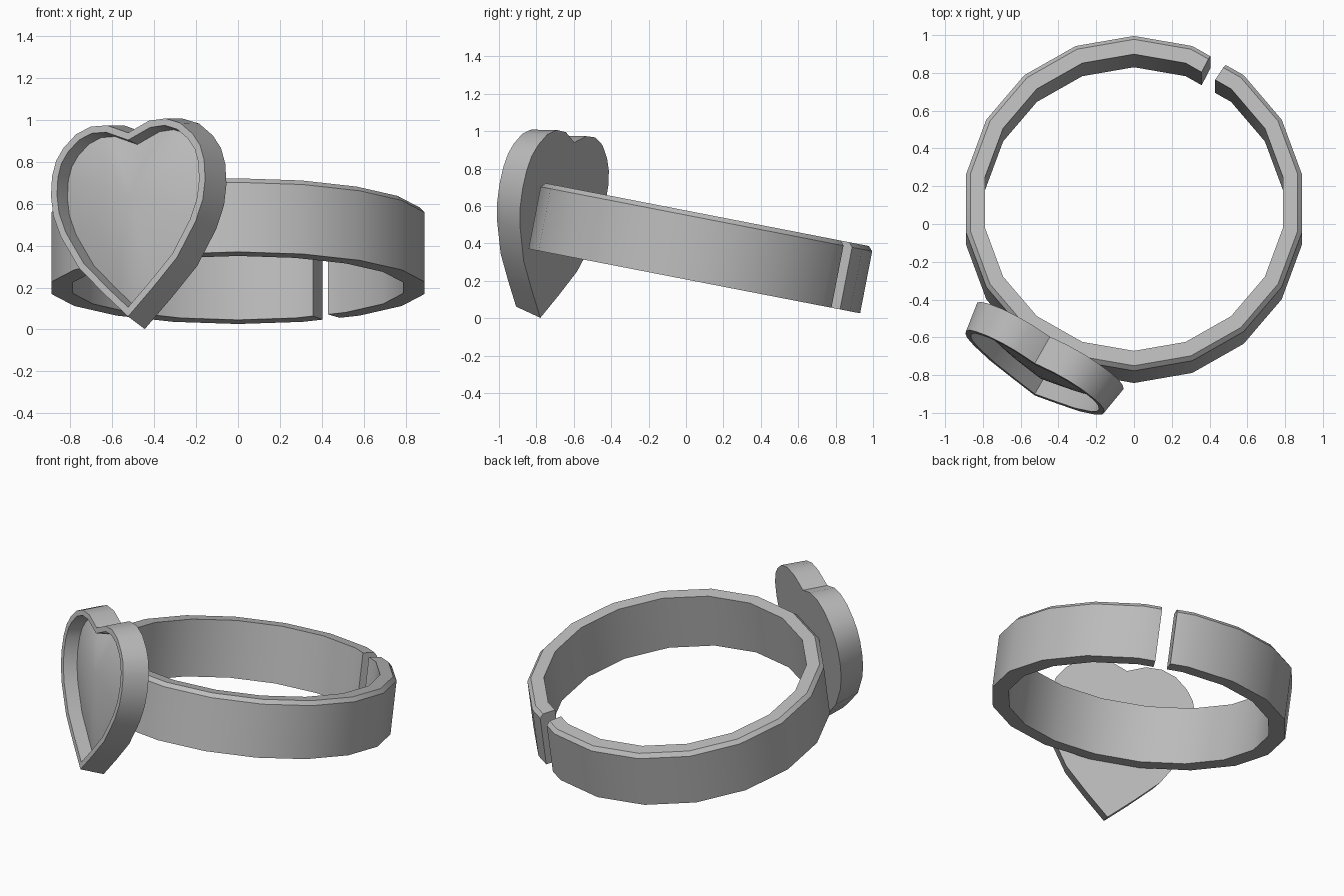
import bpy, math
from mathutils import Matrix, Vector

if "Cube" in bpy.data.objects:
    bpy.data.objects.remove(bpy.data.objects["Cube"])

grey = bpy.data.materials.new("silver_grey")
grey.diffuse_color = (0.5, 0.5, 0.5, 1)
grey.use_nodes = True
grey.node_tree.nodes["Principled BSDF"].inputs["Base Color"].default_value = grey.diffuse_color

# Shared frame: the whole ring leans down towards the back
FRAME = Matrix.Translation((0, 0.079, 0.375)) @ Matrix.Rotation(math.radians(-11), 4, 'X')


def make(name, verts, faces, matrix):
    mesh = bpy.data.meshes.new(name)
    mesh.from_pydata([matrix @ Vector(v) for v in verts], [], faces)
    mesh.materials.append(grey)
    obj = bpy.data.objects.new(name, mesh)
    bpy.context.collection.objects.link(obj)
    bpy.ops.object.select_all(action='DESELECT')
    obj.select_set(True)
    bpy.context.view_layer.objects.active = obj
    bpy.ops.object.mode_set(mode='EDIT')
    bpy.ops.mesh.select_all(action='SELECT')
    bpy.ops.mesh.normals_make_consistent(inside=False)
    bpy.ops.object.mode_set(mode='OBJECT')
    bpy.ops.object.shade_smooth_by_angle(angle=math.radians(30))
    return obj


def bridge(a, b, n, closed=True):
    return [(a + i, a + (i + 1) % n, b + (i + 1) % n, b + i)
            for i in range(n if closed else n - 1)]


# Band: 18-sided open hoop, with a chamfer on the upper outer edge
section = [(0.80, -0.18), (0.903, -0.18), (0.903, 0.158), (0.88, 0.182), (0.80, 0.182)]
k = len(section)
angles = [33] + list(range(40, 381, 20)) + [387]
verts, faces = [], []
for i, a in enumerate(angles):
    t = math.radians(a)
    # end cuts lie on the flat side between two corners
    f = math.cos(math.radians(10)) / math.cos(math.radians(3)) if i in (0, len(angles) - 1) else 1
    verts += [(r * f * math.sin(t), r * f * math.cos(t), z) for r, z in section]
    if i:
        faces += bridge((i - 1) * k, i * k, k)
faces += [tuple(range(k)), tuple(range(len(verts) - k, len(verts)))]
make("ring_band", verts, faces, FRAME)

# Heart outline: right half from tip to notch, mirrored
half = [(0.15, 0.14), (0.29, 0.28), (0.395, 0.45), (0.437, 0.56), (0.45, 0.66), (0.444, 0.76),
        (0.42, 0.84), (0.375, 0.905), (0.3, 0.97), (0.21, 1.003), (0.11, 1.0)]
outline = [(0, 0)] + half + [(0, 0.955)] + [(-x, y) for x, y in reversed(half)]
n = len(outline)


def inset(points, d):
    """Move each side of a counter-clockwise loop inwards by d."""
    out = []
    for i, p in enumerate(points):
        p = Vector(p)
        e1 = (p - Vector(points[i - 1])).normalized()
        e2 = (Vector(points[(i + 1) % len(points)]) - p).normalized()
        n1, n2 = Vector((-e1.y, e1.x)), Vector((-e2.y, e2.x))
        out.append(p + (n1 + n2) * d / (1 + n1.dot(n2)))
    return out


DEPTH, RECESS, DOME = 0.16, 0.09, 0.06
front = inset(outline, 0.025)
lip = inset(front, 0.033)
floor = inset(lip, 0.006)
heart_frame = FRAME @ Matrix.Rotation(math.radians(-30), 4, 'Z') @ Matrix.Translation((0, -0.89, -0.53))

# Heart setting: tapered plate with a raised rim and a recess
loops = [(outline, 0), (front, DEPTH), (lip, DEPTH), (floor, DEPTH - RECESS)]
verts = [(p[0], -d, p[1]) for loop, d in loops for p in loop]
faces = [tuple(range(n))]
for i in range(len(loops) - 1):
    faces += bridge(i * n, (i + 1) * n, n)
faces.append(tuple(range(3 * n, 4 * n)))
make("heart_setting", verts, faces, heart_frame)

# Heart stone: smooth dome filling the recess
centre = Vector((0, 0.62))
scales = [1, 0.85, 0.65, 0.45, 0.22]
verts, faces = [], [tuple(range(n))]
for i, s in enumerate(scales):
    d = DEPTH - RECESS + 0.001 + DOME * (1 - s * s)
    verts += [(q.x, -d, q.y) for q in (centre + (p - centre) * s for p in floor)]
    if i:
        faces += bridge((i - 1) * n, i * n, n)
verts.append((0, -(DEPTH - RECESS + DOME), centre.y))
last = (len(scales) - 1) * n
faces += [(last + i, last + (i + 1) % n, len(verts) - 1) for i in range(n)]
make("heart_stone", verts, faces, heart_frame)
